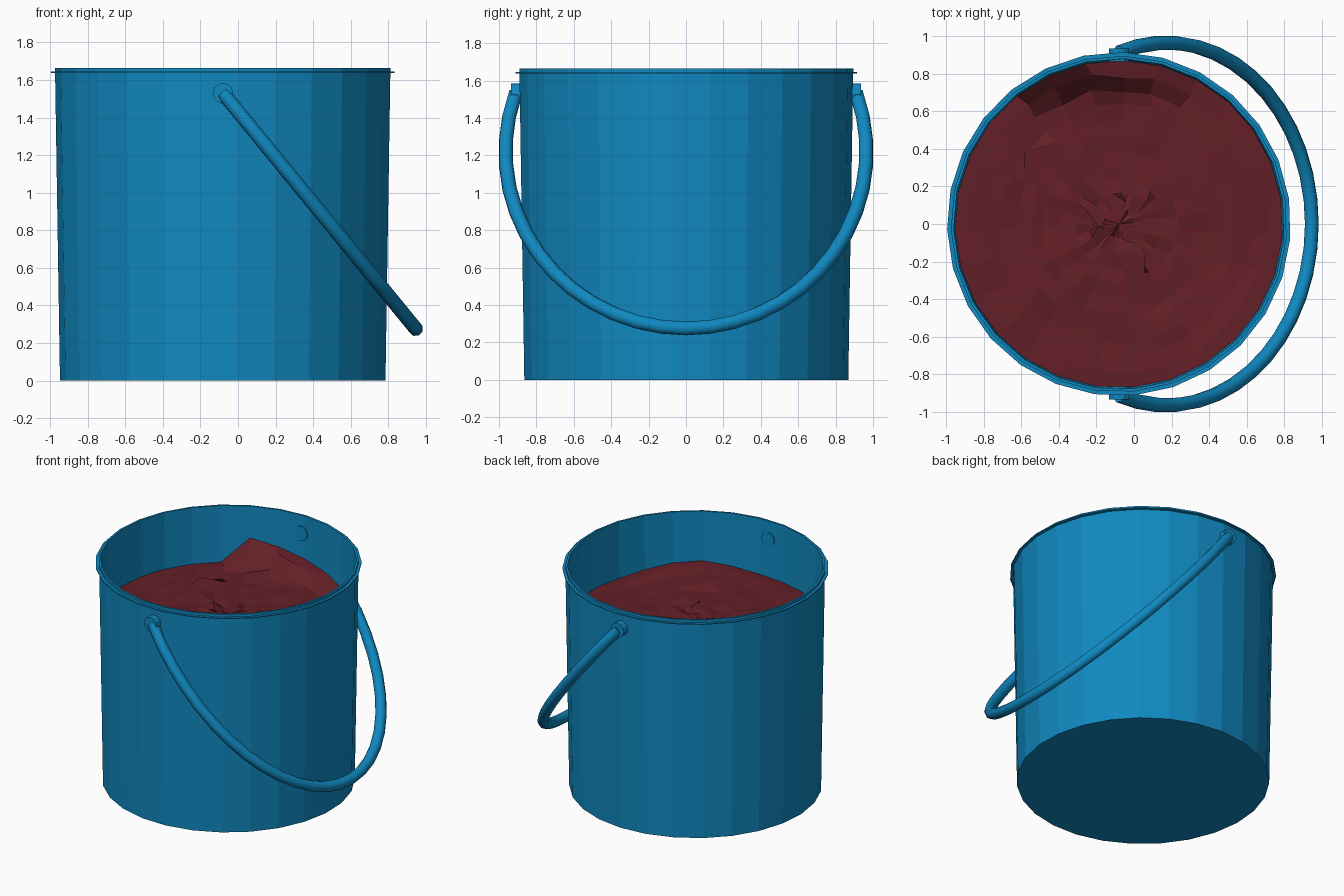
import bpy, bmesh, math, random
from mathutils import Vector

if "Cube" in bpy.data.objects:
    bpy.data.objects.remove(bpy.data.objects["Cube"])

random.seed(4)
CX, SIDES = -0.08, 27
PHASE = math.radians(8.5)


def material(name, rgb):
    m = bpy.data.materials.new(name)
    m.diffuse_color = (*rgb, 1)
    m.use_nodes = True
    m.node_tree.nodes["Principled BSDF"].inputs["Base Color"].default_value = m.diffuse_color
    return m


BLUE = material("blue_plastic", (0.005, 0.25, 0.53))
RED = material("dark_red_filling", (0.125, 0.014, 0.02))


def finish(name, bm, mat):
    bmesh.ops.recalc_face_normals(bm, faces=bm.faces)
    mesh = bpy.data.meshes.new(name)
    bm.to_mesh(mesh)
    bm.free()
    mesh.materials.append(mat)
    ob = bpy.data.objects.new(name, mesh)
    bpy.context.collection.objects.link(ob)
    return ob


def ring(bm, r, z, n=SIDES):
    return [bm.verts.new((CX + r * math.cos(PHASE + math.tau * i / n),
                          r * math.sin(PHASE + math.tau * i / n), z)) for i in range(n)]


def bridge(bm, a, b):
    n = len(a)
    for i in range(n):
        bm.faces.new((a[i], a[(i + 1) % n], b[(i + 1) % n], b[i]))


# Bucket: lathed shell with outer wall, thin flange, lip, inner wall and floors
bm = bmesh.new()
profile = [(0.868, 0), (0.894, 1.638), (0.915, 1.638), (0.915, 1.645),
           (0.895, 1.645), (0.895, 1.665), (0.88, 1.665), (0.853, 0.03)]
rings = [ring(bm, r, z) for r, z in profile]
for a, b in zip(rings, rings[1:]):
    bridge(bm, a, b)
bm.faces.new(rings[0])
bm.faces.new(rings[-1])
finish("bucket", bm, BLUE)

# Filling: rough polar surface, crumpled, with one heap against the back wall
bm = bmesh.new()
RINGS = 11
R = 0.872
filling = [ring(bm, R * (k + 1) / RINGS, 1.24) for k in range(RINGS)]
for a, b in zip(filling, filling[1:]):
    bridge(bm, a, b)
tip = bm.verts.new((CX, 0, 1.25))
for i in range(SIDES):
    bm.faces.new((tip, filling[0][i], filling[0][(i + 1) % SIDES]))
for k, loop in enumerate(filling):
    inner = k < RINGS - 1
    for v in loop:
        if inner:
            amp = 0.006 + 0.016 * k / RINGS
            v.co += Vector((random.uniform(-1, 1) * amp, random.uniform(-1, 1) * amp,
                            random.uniform(-0.012, 0.012)))
            if random.random() < 0.09:          # crumbled lumps
                v.co += Vector((random.uniform(-0.06, 0.06), random.uniform(-0.06, 0.06),
                                random.uniform(0, 0.03)))
        x, y = v.co.x, v.co.y
        if y > 0.68 and -0.46 < x < 0.45:       # heap rising to a sharp left end
            v.co.z += 0.19 * (1 - (x + 0.46) / 0.91) * min(1, (y - 0.68) / 0.1)
        d = math.hypot(x - 0.42, y + 0.7)       # low swelling at the front right
        v.co.z += 0.06 * max(0, 1 - d / 0.5)
finish("filling", bm, RED)

# Handle: half-ellipse tube hanging in a tilted plane
PIVOT_Z, MID_Z, A, B = 1.53, 1.22, 0.965, 0.945
start = math.asin((PIVOT_Z - MID_Z) / B)
N = 28
curve = bpy.data.curves.new("handle", 'CURVE')
curve.dimensions = '3D'
curve.bevel_depth = 0.039
curve.bevel_resolution = 2
curve.use_fill_caps = True
spline = curve.splines.new('POLY')
spline.points.add(N)
for i, p in enumerate(spline.points):
    t = start - (math.pi + 2 * start) * i / N
    z = MID_Z + B * math.sin(t)
    p.co = (CX + (PIVOT_Z - z) * 0.818, A * math.cos(t), z, 1)
curve.materials.append(BLUE)
handle = bpy.data.objects.new("handle", curve)
bpy.context.collection.objects.link(handle)

# Pivot pins on both sides
for side, name in ((-1, "front_pivot"), (1, "back_pivot")):
    bpy.ops.mesh.primitive_cylinder_add(vertices=12, radius=0.054, depth=0.07,
                                        location=(CX, side * 0.9, PIVOT_Z),
                                        rotation=(math.pi / 2, 0, 0))
    pin = bpy.context.object
    pin.name = name
    pin.data.materials.append(BLUE)
